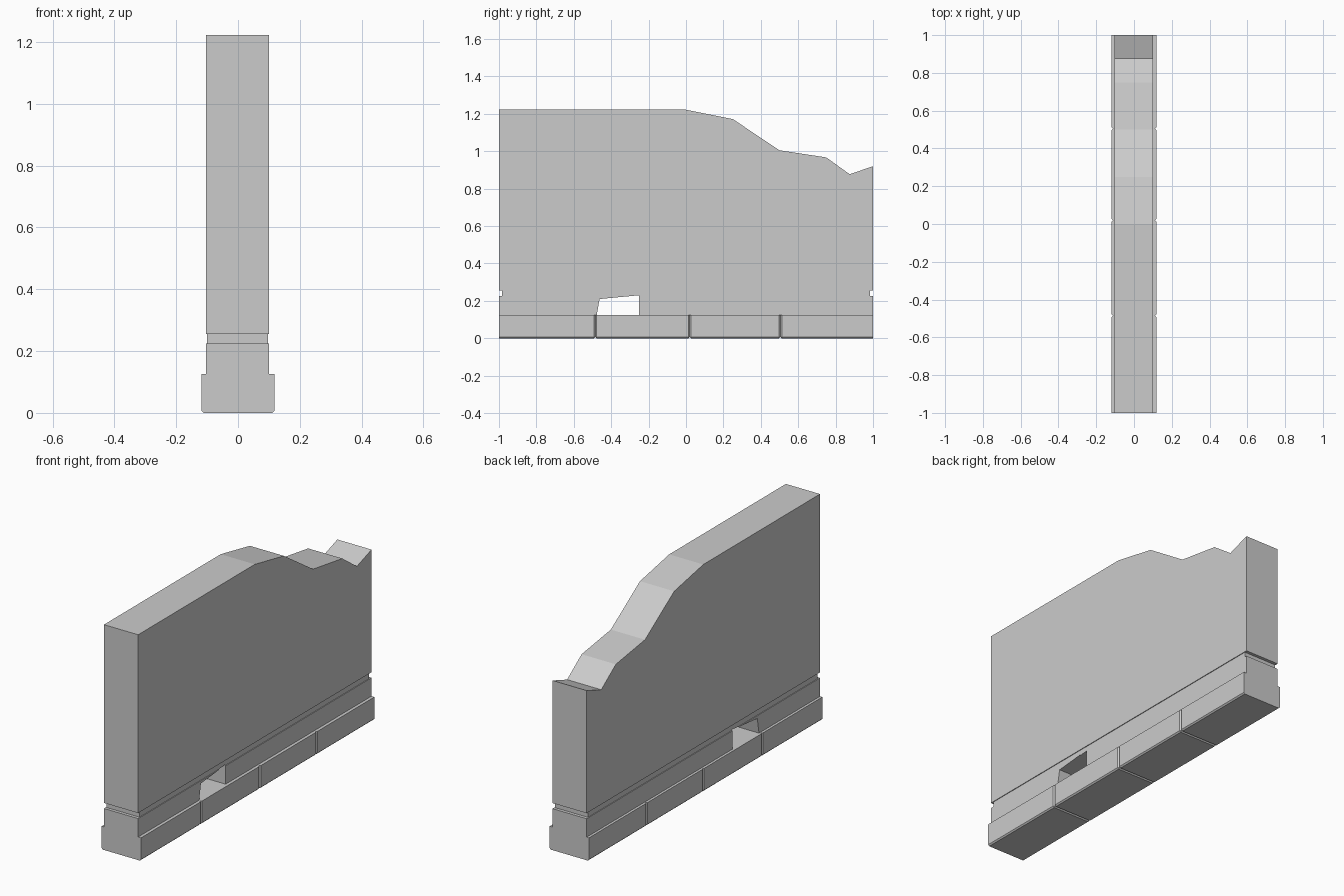
import bpy, bmesh

if "Cube" in bpy.data.objects:
    bpy.data.objects.remove(bpy.data.objects["Cube"])


def extrude_profile(name, pts, x0, x1):
    """Extrude a (y, z) outline across x."""
    bm = bmesh.new()
    face = bm.faces.new([bm.verts.new((x0, y, z)) for y, z in pts])
    out = bmesh.ops.extrude_face_region(bm, geom=[face])
    moved = [v for v in out["geom"] if isinstance(v, bmesh.types.BMVert)]
    bmesh.ops.translate(bm, verts=moved, vec=(x1 - x0, 0, 0))
    bmesh.ops.recalc_face_normals(bm, faces=bm.faces)
    return finish(name, bm)


def finish(name, bm):
    mesh = bpy.data.meshes.new(name)
    bm.to_mesh(mesh)
    bm.free()
    obj = bpy.data.objects.new(name, mesh)
    bpy.context.collection.objects.link(obj)
    return obj


def base_stone(name, y0, y1, chamfer):
    """Footing block, chamfered underneath and at its inner joints."""
    bm = bmesh.new()
    bmesh.ops.create_cube(bm, size=1)
    for v in bm.verts:
        v.co.x *= 0.236
        v.co.y = y0 if v.co.y < 0 else y1
        v.co.z = 0 if v.co.z < 0 else 0.125
    edges = []
    for e in bm.edges:
        a, b = e.verts[0].co, e.verts[1].co
        bottom = a.z == 0 and b.z == 0
        vertical = abs(a.z - b.z) > 0.01
        outer = a.y == b.y and abs(a.y) == 1
        if (bottom or vertical) and not outer:
            edges.append(e)
    bmesh.ops.bevel(bm, geom=edges, offset=chamfer, segments=1,
                    affect='EDGES', clamp_overlap=True)
    return finish(name, bm)


# Row of footing stones
joints = [-1, -0.485, 0.02, 0.505, 1]
for i in range(4):
    base_stone(f"base_stone_{i + 1}", joints[i], joints[i + 1], 0.007)

X0, X1 = -0.104, 0.101

# Lower wall course, split by the drain opening
extrude_profile("lower_wall_left",
                [(-1, .12), (-.478, .12), (-.462, .21), (-.303, .225), (-1, .225)], X0, X1)
extrude_profile("lower_wall_right",
                [(-.25, .12), (1, .12), (1, .225), (-.25, .225)], X0, X1)

# Recessed joint between the courses
extrude_profile("recessed_joint",
                [(-.983, .225), (-.303, .225), (-.25, .23), (-.25, .225),
                 (.983, .225), (.983, .255), (-.983, .255)], X0 + .004, X1 - .004)

# Upper wall with the broken top edge
extrude_profile("upper_wall",
                [(-1, .255), (1, .255), (1, .92), (.875, .877), (.75, .967),
                 (.5, 1.005), (.25, 1.172), (0, 1.222), (-1, 1.222)], X0, X1)
